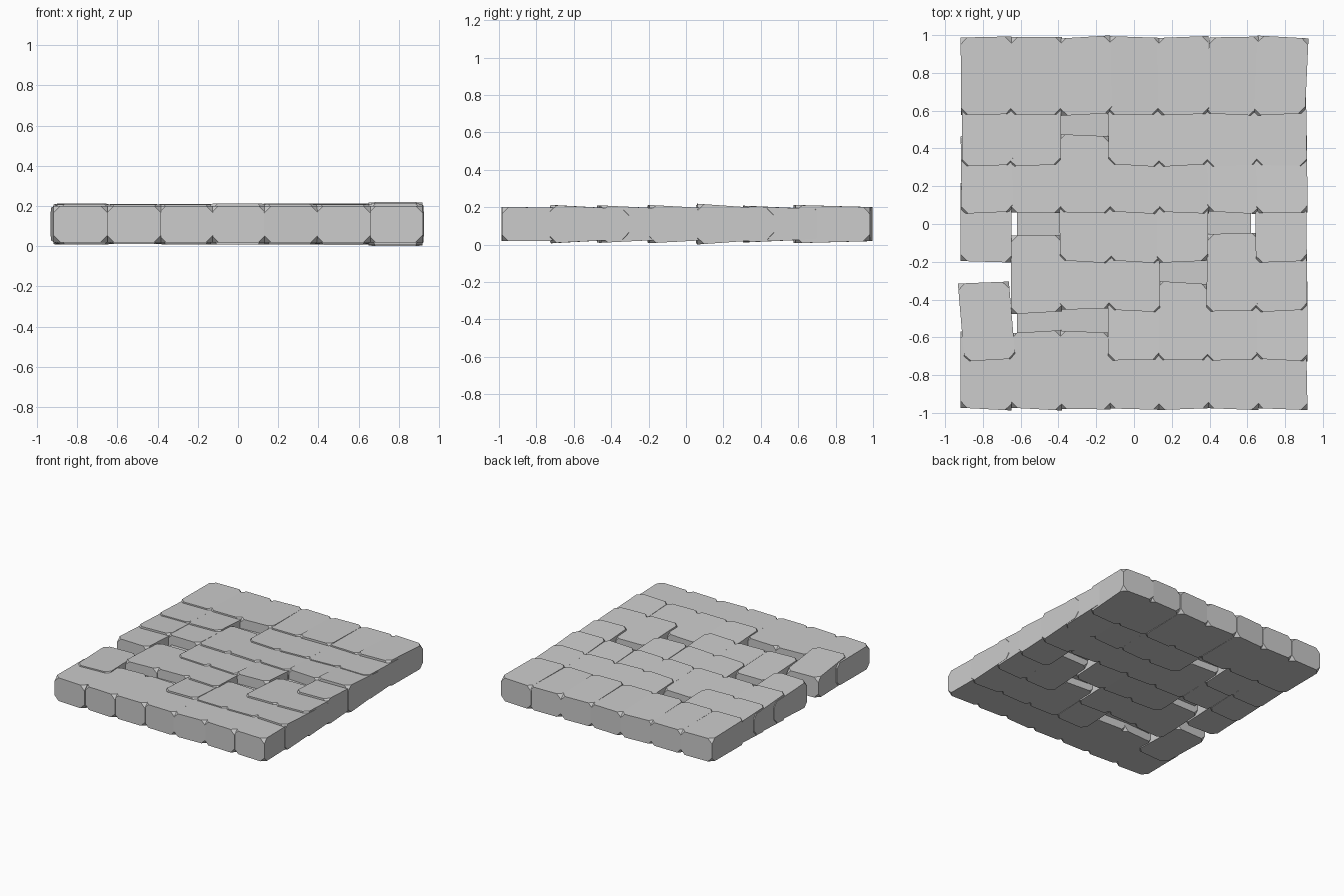
import bpy
import bmesh
import random

random.seed(4)
cube = bpy.data.objects.get("Cube")
if cube:
    bpy.data.objects.remove(cube, do_unlink=True)

stone = bpy.data.materials.new("grey_stone")
stone.use_nodes = True
GREY = (0.6, 0.6, 0.6, 1)
stone.diffuse_color = GREY
stone.node_tree.nodes["Principled BSDF"].inputs["Base Color"].default_value = GREY

MID = 0.11      # height of the slab's middle plane
PITCH = 0.26    # spacing between columns
LENGTH = 0.41   # brick length


def block(name, x0, x1, y0, y1, low, high, lean=0.0, chip=0.0, jitter=0.0):
    """Tapered block: half thickness low at y0 and high at y1, corners chipped."""
    bm = bmesh.new()
    bmesh.ops.create_cube(bm, size=1)
    slant = {s: random.uniform(-jitter, jitter) for s in (-1, 1)}
    side = {s: random.uniform(-jitter, jitter) / 2 for s in (-1, 1)}
    for v in bm.verts:
        back, right = v.co.y > 0, v.co.x > 0
        up = 1 if v.co.z > 0 else -1
        end = 1 if back else -1
        half = high if back else low
        v.co.x = (x1 if right else x0) + lean * end + side[end]
        v.co.y = (y1 if back else y0) + slant[end] * (1 if right else -1)
        v.co.z = MID + up * half
    if chip:
        bmesh.ops.bevel(bm, geom=bm.verts[:], offset=chip, segments=1, affect='VERTICES')
    bmesh.ops.recalc_face_normals(bm, faces=bm.faces)
    mesh = bpy.data.meshes.new(name)
    bm.to_mesh(mesh)
    bm.free()
    mesh.materials.append(stone)
    obj = bpy.data.objects.new(name, mesh)
    bpy.context.scene.collection.objects.link(obj)
    return obj


# Front edge of every brick, column by column
columns = [
    (-0.98, -0.72, -0.20, 0.06, 0.31, 0.58),
    (-0.98, -0.47, 0.06, 0.31, 0.58),
    (-0.98, -0.45, -0.20, 0.06, 0.58),
    (-0.98, -0.72, -0.46, -0.20, 0.06, 0.31, 0.58),
    (-0.98, -0.72, -0.20, 0.06, 0.31, 0.58),
    (-0.98, -0.72, -0.46, 0.06, 0.31, 0.58),
    (-0.98, -0.72, -0.46, -0.20, 0.06, 0.31, 0.58),
]
# Sideways lean of the visibly skewed bricks, keyed by column and row
leans = {(0, 1): -0.015, (3, 6): 0.009, (5, 5): 0.012, (6, 6): 0.01, (2, 4): -0.006}

for c, fronts in enumerate(columns):
    centre = (c - 3) * PITCH
    for r, y in enumerate(fronts):
        low = random.uniform(0.096, 0.103)
        high = 0.08
        if r == 0:                      # even front row
            low, high = 0.091, 0.088
        elif r == len(fronts) - 1:      # even back row
            high = 0.091
        elif c == 6 and y == 0.06:      # thickest brick
            low = 0.109
        block(f"brick_{c + 1}_{r + 1}", centre - 0.135, centre + 0.135, y, y + LENGTH,
              low, high, leans.get((c, r), 0), 0.036, 0.009)

# Recessed mortar closing the inner joints
block("mortar_core", -0.62, 0.62, -0.62, 0.64, 0.025, 0.025)
